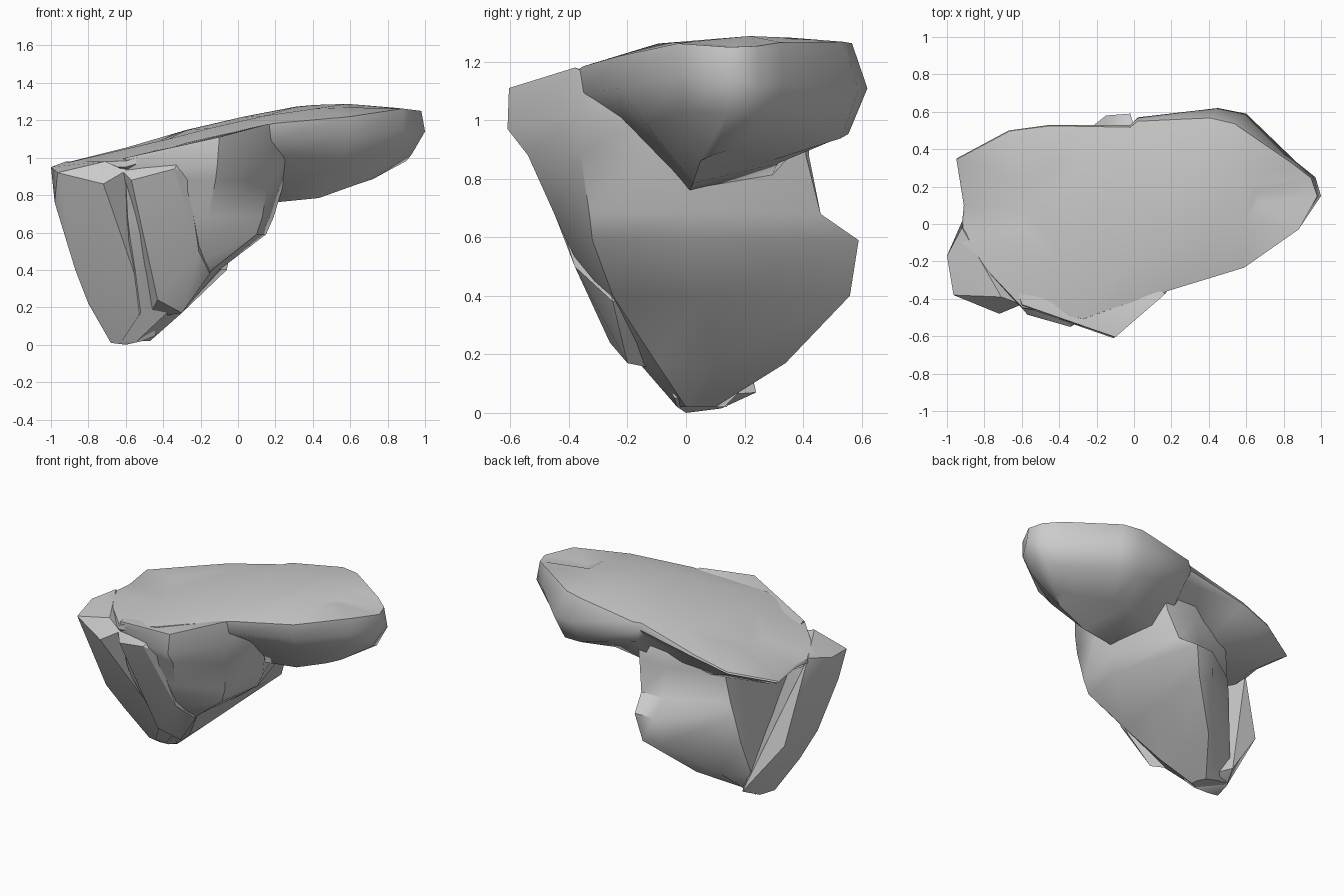
import bpy, bmesh

if "Cube" in bpy.data.objects:
    bpy.data.objects.remove(bpy.data.objects["Cube"])


def finish(name, bm, angle=0.6):
    bmesh.ops.recalc_face_normals(bm, faces=bm.faces)
    mesh = bpy.data.meshes.new(name)
    bm.to_mesh(mesh)
    bm.free()
    ob = bpy.data.objects.new(name, mesh)
    bpy.context.collection.objects.link(ob)
    bpy.ops.object.select_all(action='DESELECT')
    ob.select_set(True)
    bpy.context.view_layer.objects.active = ob
    bpy.ops.object.shade_smooth_by_angle(angle=angle)
    return ob


def loft(name, rings, angle=0.6):
    """Skin a stack of rings with equal point counts and cap both ends."""
    bm = bmesh.new()
    rows = [[bm.verts.new(p) for p in ring] for ring in rings]
    n = len(rows[0])
    for a, b in zip(rows, rows[1:]):
        for i in range(n):
            j = (i + 1) % n
            bm.faces.new((a[i], a[j], b[j], b[i]))
    bm.faces.new(rows[0])
    bm.faces.new(rows[-1])
    bmesh.ops.triangulate(bm, faces=[f for f in bm.faces if len(f.verts) > 4])
    return finish(name, bm, angle)


def hull(name, points):
    """Angular rock chunk wrapped around a few corner points."""
    bm = bmesh.new()
    for p in points:
        bm.verts.new(p)
    res = bmesh.ops.convex_hull(bm, input=bm.verts)
    junk = {v for v in res["geom_interior"] if isinstance(v, bmesh.types.BMVert)}
    bmesh.ops.delete(bm, geom=list(junk), context='VERTS')
    return finish(name, bm, 0.45)


def interp(table, x):
    if x <= table[0][0]:
        return table[0][1]
    for (x0, z0), (x1, z1) in zip(table, table[1:]):
        if x <= x1:
            return z0 + (z1 - z0) * (x - x0) / (x1 - x0)
    return table[-1][1]


# Tapering lower rock: front-left, front, right, back, left round each level
levels = [
    (0.02, [(-.62, -.02), (-.54, -.03), (-.47, 0), (-.47, .04), (-.5, .1), (-.57, .13), (-.63, .14), (-.63, .05)]),
    (0.17, [(-.52, -.12), (-.38, -.16), (-.30, -.1), (-.30, .1), (-.32, .34), (-.46, .28), (-.63, .18), (-.62, .03)]),
    (0.40, [(-.55, -.24), (-.28, -.31), (-.14, -.25), (-.10, .05), (-.06, .56), (-.19, .53), (-.58, .23), (-.62, -.05)]),
    (0.59, [(-.58, -.34), (-.18, -.41), (.10, -.32), (.15, 0), (-.02, .59), (-.15, .58), (-.55, .26), (-.62, -.08)]),
    (0.68, [(-.59, -.37), (-.16, -.45), (.13, -.33), (.19, 0), (.02, .46), (-.15, .46), (-.53, .27), (-.63, -.08)]),
    (0.88, [(-.60, -.42), (-.12, -.54), (.16, -.36), (.25, -.06), (.07, .41), (-.15, .42), (-.5, .29), (-.68, -.08)]),
]
rings = [[(x, y, z) for x, y in pts] for z, pts in levels]
rings.append([(-.6, -.44, .97), (-.11, -.61, .97), (.17, -.37, 1.02), (.27, -.16, 1.0),
              (.09, .4, 1.0), (-.15, .42, 1.0), (-.49, .3, .96), (-.7, -.08, .94)])
rings.append([(-.6, -.43, 1.0), (-.1, -.605, 1.11), (.16, -.38, 1.18), (.24, -.2, 1.1),
              (.09, .38, 1.03), (-.15, .4, 1.03), (-.48, .3, .98), (-.7, -.08, .97)])
loft("lower_rock", rings)

# Wide overhanging top: x, y, rim thickness
outline = [(-.95, .35, .02), (-.67, .5, .02), (-.45, .53, .03), (-.02, .53, .08), (.02, .57, .12),
           (.45, .62, .28), (.6, .59, .3), (.87, .33, .26), (.97, .25, .24), (1, .15, .2), (.9, -.03, .2),
           (.6, -.24, .2), (.2, -.36, .16), (-.1, -.45, .08), (-.27, -.51, .06),
           (-.6, -.45, .06), (-.93, -.1, .05), (-.91, .1, .03)]
surface = [(-1, .96), (-.68, 1.01), (-.27, 1.13), (.12, 1.22), (.35, 1.26), (.8, 1.275), (1, 1.25)]
belly = [(-.7, .86), (-.45, .8), (-.1, .78), (.2, .75), (.42, .78), (.7, .88), (1, .95)]
inner, upper, rim, lower, bottom = [], [], [], [], []
for x, y, t in outline:
    front = y < 0
    s = 1 - (.1 if front or x > .8 else .35) * t
    edge = interp(surface, x) - (.05 if y < -.2 else 0)
    xi, yi = x * .65 + .02, .08 + (y - .08) * .55
    inner.append((xi, yi, interp(surface, xi) + (.02 if y > .3 else -.015 if y > 0 else 0)))
    upper.append((x * s, .08 + (y - .08) * s, edge))
    sr = .96 if front and x > .1 else 1
    rim.append((x * (sr + 1) / 2, .08 + (y - .08) * sr, edge - .55 * t))
    sl = .68 if front and x > .1 else .88
    lower.append((x * .93, .08 + (y - .08) * sl, edge - t - .03))
    yb = .06 + (y - .06) * (.12 if front else .45)
    bottom.append((x * .72, yb, interp(belly, x * .72) + (.4 * max(0, yb - .1) if x > .1 else .03)))
loft("top_slab", [inner, upper, rim, lower, bottom], 0.9)

# Upright slabs leaning against the front left
hull("left_front_slab", [
    (-1, -.17, .95), (-.965, -.38, .92), (-.72, -.48, .86), (-.6, -.43, .93), (-.92, -.02, .98),
    (-.71, -.39, .98), (-.98, -.27, .76), (-.87, -.2, .4), (-.86, .15, .42), (-.8, -.1, .22),
    (-.68, 0, .01), (-.6, 0, 0), (-.51, -.03, .02), (-.44, -.04, .05), (-.65, .12, .015), (-.6, .24, .07)])
hull("middle_front_slab", [
    (-.57, -.485, .88), (-.34, -.55, .94), (-.27, -.51, .91), (-.64, -.4, .95), (-.5, -.35, 1.0),
    (-.27, -.44, 1.07), (-.43, -.26, .24), (-.3, -.2, .17), (-.15, -.25, .38), (-.21, -.38, .5),
    (-.48, -.05, .14), (-.24, -.1, .4)])
